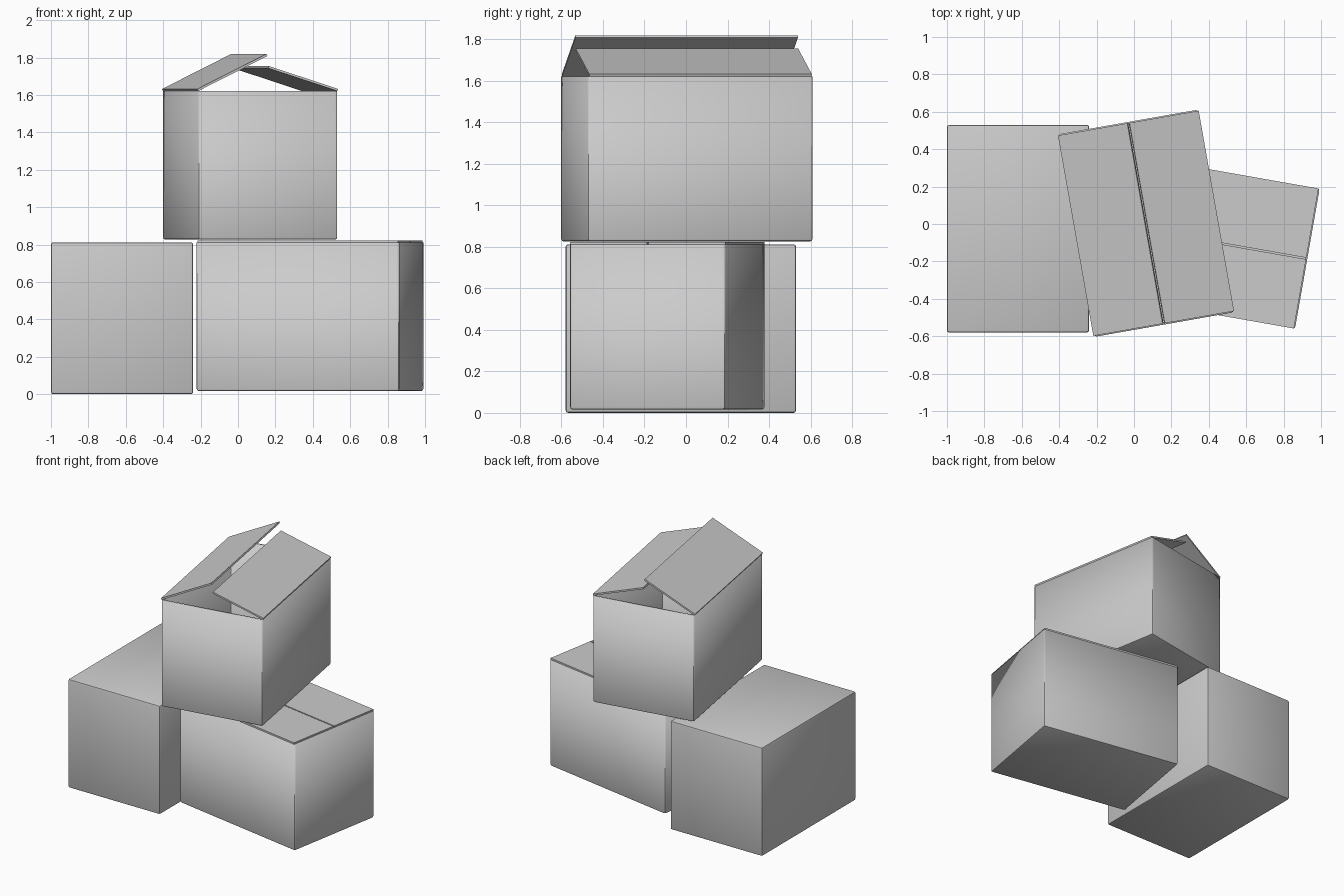
import bpy
import bmesh
from math import radians
from mathutils import Matrix, Vector

cube = bpy.data.objects.get("Cube")
if cube:
    bpy.data.objects.remove(cube, do_unlink=True)

GREY = (0.6, 0.6, 0.6, 1.0)
cardboard = bpy.data.materials.new("plain_grey_cardboard")
cardboard.use_nodes = True
cardboard.diffuse_color = GREY
cardboard.node_tree.nodes["Principled BSDF"].inputs["Base Color"].default_value = GREY

WALL = 0.012


def box_mesh(low, high):
    """Bmesh block between two opposite corners."""
    low, high = Vector(low), Vector(high)
    bm = bmesh.new()
    bmesh.ops.create_cube(bm, size=1)
    bmesh.ops.scale(bm, vec=high - low, verts=bm.verts)
    bmesh.ops.translate(bm, vec=(low + high) / 2, verts=bm.verts)
    return bm


def finish(bm, name, matrix, wall=0):
    mesh = bpy.data.meshes.new(name)
    bm.to_mesh(mesh)
    bm.free()
    mesh.materials.append(cardboard)
    obj = bpy.data.objects.new(name, mesh)
    bpy.context.collection.objects.link(obj)
    obj.matrix_world = matrix
    if wall:
        solid = obj.modifiers.new("wall_thickness", "SOLIDIFY")
        solid.thickness = wall
        solid.offset = -1
    bpy.ops.object.select_all(action="DESELECT")
    obj.select_set(True)
    bpy.context.view_layer.objects.active = obj
    bpy.ops.object.shade_smooth_by_angle(angle=radians(30))
    return obj


def body(name, size, matrix, is_open):
    """Box with softened edges, standing on its own origin."""
    w, d, h = size
    bm = box_mesh((-w / 2, -d / 2, 0), (w / 2, d / 2, h))
    if is_open:
        bm.normal_update()
        lid = [f for f in bm.faces if f.normal.z > 0.9]
        bmesh.ops.delete(bm, geom=lid, context="FACES_ONLY")
    edges = [e for e in bm.edges if not e.is_boundary]
    bmesh.ops.bevel(bm, geom=edges, offset=0.012, segments=2,
                    profile=0.5, affect="EDGES")
    finish(bm, name, matrix, WALL if is_open else 0)


def open_box(name, size, location, turn, flaps):
    """Hollow box with a hinged flap along each long side."""
    w, d, h = size
    base = Matrix.Translation(location) @ Matrix.Rotation(radians(turn), 4, "Z")
    body(name + "_body", size, base, True)
    for side, (label, length, angle) in zip((0, 180), flaps):
        bm = box_mesh((0, -d / 2 + 0.006, 0), (length, d / 2 - 0.006, WALL))
        hinge = (base @ Matrix.Rotation(radians(side), 4, "Z")
                 @ Matrix.Translation((-w / 2, 0, h))
                 @ Matrix.Rotation(radians(-angle), 4, "Y"))
        finish(bm, name + "_" + label, hinge)


# Sealed box on the ground
body("sealed_box", (0.76, 1.11, 0.812), Matrix.Translation((-0.62, -0.025, 0)), False)

# Turned box with its flaps shut
open_box("shut_box", (0.76, 1.10, 0.795), (0.385, -0.09, 0.016), 80,
         (("back_flap", 0.376, 0), ("front_flap", 0.376, 0)))

# Upper box with its flaps raised
open_box("upper_box", (0.755, 1.10, 0.795), (0.065, 0.004, 0.826), 10,
         (("right_flap", 0.42, 26.5), ("left_flap", 0.395, 18)))
